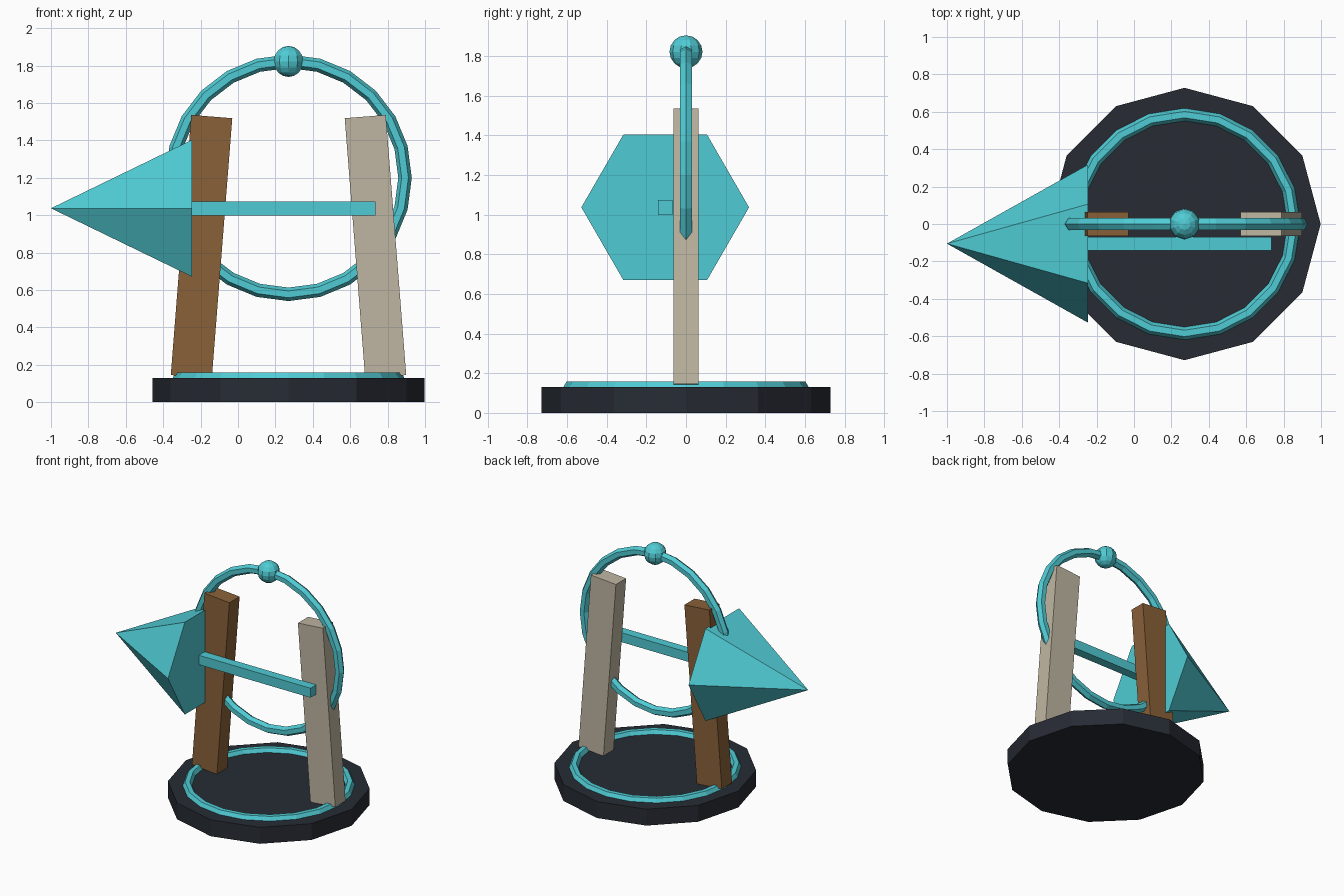
import bpy
from math import radians, pi

if "Cube" in bpy.data.objects:
    bpy.data.objects.remove(bpy.data.objects["Cube"])

CX = 0.27  # centre of the stand


def material(name, rgb):
    m = bpy.data.materials.new(name)
    m.diffuse_color = (*rgb, 1)
    m.use_nodes = True
    m.node_tree.nodes["Principled BSDF"].inputs["Base Color"].default_value = m.diffuse_color
    return m


TEAL = material("teal", (0.08, 0.60, 0.66))
DARK = material("dark", (0.02, 0.024, 0.034))
BROWN = material("brown", (0.25, 0.12, 0.04))
BEIGE = material("beige", (0.52, 0.47, 0.36))


def finish(name, mat):
    ob = bpy.context.object
    ob.name = name
    ob.data.materials.append(mat)
    return ob


def box(name, loc, size, mat, tilt=0):
    bpy.ops.mesh.primitive_cube_add(size=1, location=loc, rotation=(0, tilt, 0))
    ob = finish(name, mat)
    ob.scale = size
    return ob


def ring(name, z, major, minor, rot):
    bpy.ops.mesh.primitive_torus_add(
        location=(CX, 0, z), rotation=rot, major_radius=major, minor_radius=minor,
        major_segments=24 if rot[0] else 20, minor_segments=6)
    return finish(name, TEAL)


# Twelve-sided base with an inlaid ring
bpy.ops.mesh.primitive_cylinder_add(vertices=12, radius=0.728, depth=0.13, location=(CX, 0, 0.065))
finish("base", DARK)
ring("base_ring", 0.13, 0.585, 0.034, (0, 0, 0))

# Two pillars leaning towards each other
for name, side, mat in (("left_pillar", -1, BROWN), ("right_pillar", 1, BEIGE)):
    box(name, (CX + side * 0.465, 0, 0.832), (0.22, 0.128, 1.395), mat, -side * radians(4.5))

# Upright ring with a ball on top
ring("upright_ring", 1.2, 0.623, 0.036, (pi / 2, 0, 0))
bpy.ops.mesh.primitive_uv_sphere_add(segments=10, ring_count=8, radius=0.083, location=(CX, 0, 1.822))
finish("ball", TEAL)

# Horizontal shaft and six-sided point
box("shaft", (0.245, -0.105, 1.037), (0.98, 0.072, 0.075), TEAL)
bpy.ops.mesh.primitive_cone_add(
    vertices=6, radius1=0.423, depth=0.755, location=(-0.6225, -0.105, 1.037),
    rotation=(0, -pi / 2, 0))
point = finish("point", TEAL)
